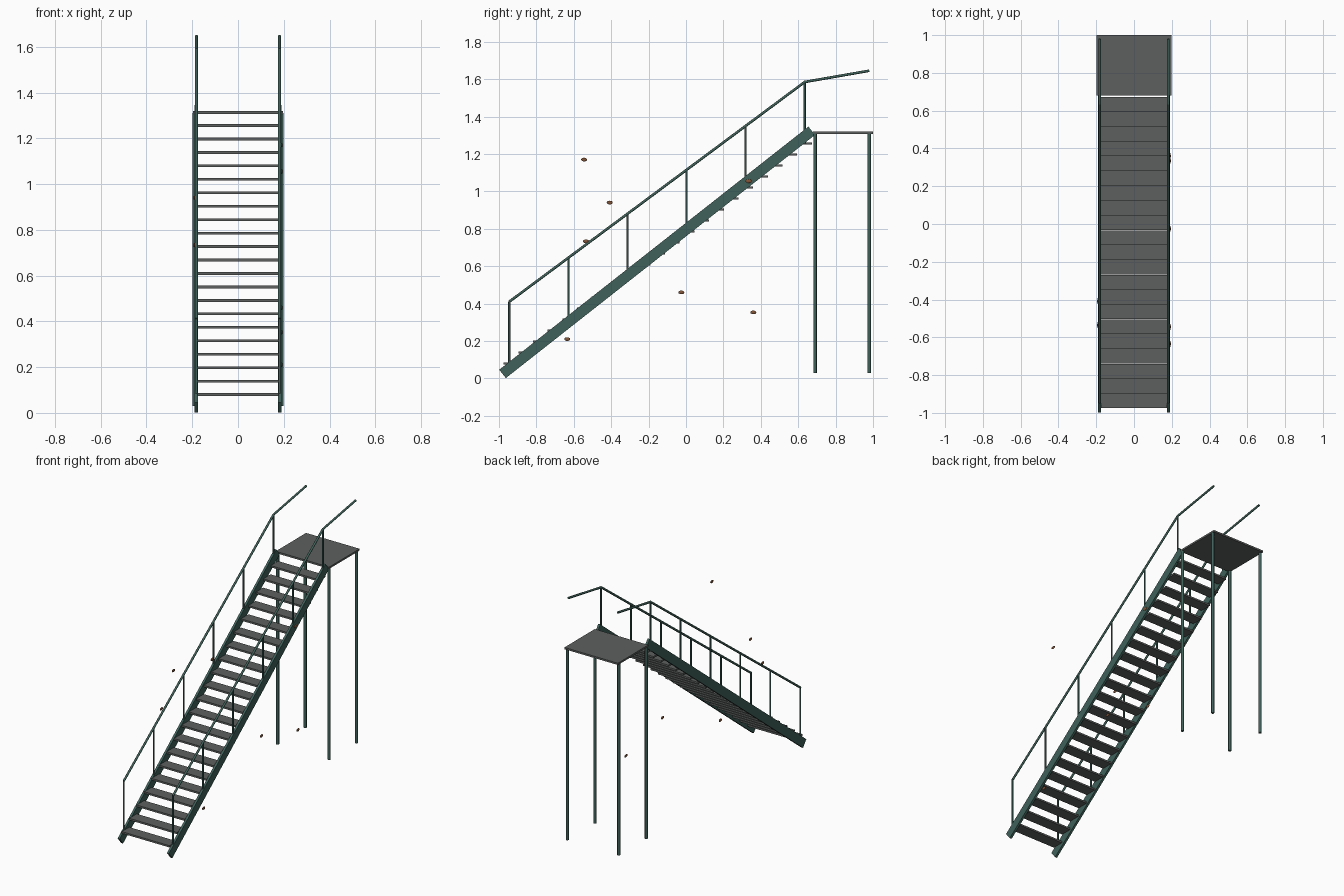
import bpy
from math import radians
from mathutils import Vector

if "Cube" in bpy.data.objects:
    bpy.data.objects.remove(bpy.data.objects["Cube"])


def material(name, rgb):
    m = bpy.data.materials.new(name)
    m.diffuse_color = (*rgb, 1)
    m.use_nodes = True
    m.node_tree.nodes["Principled BSDF"].inputs["Base Color"].default_value = m.diffuse_color
    return m


GREEN = material("green_paint", (0.05, 0.12, 0.10))
GREY = material("grey_steel", (0.11, 0.115, 0.115))
RUST = material("rust", (0.22, 0.09, 0.04))


def finish(ob, name, mat):
    ob.name = name
    ob.data.materials.append(mat)
    return ob


def box(name, center, size, mat, tilt=0.0):
    bpy.ops.mesh.primitive_cube_add(size=1, location=center)
    ob = bpy.context.object
    ob.scale = size
    ob.rotation_euler.x = tilt
    return finish(ob, name, mat)


def tube(name, a, b, radius, mat=GREEN, sides=12):
    a, b = Vector(a), Vector(b)
    d = b - a
    bpy.ops.mesh.primitive_cylinder_add(vertices=sides, radius=radius, depth=d.length,
                                        location=(a + b) / 2)
    ob = bpy.context.object
    ob.rotation_euler = d.to_track_quat('Z', 'Y').to_euler()
    bpy.ops.object.shade_smooth_by_angle(angle=radians(40))
    return finish(ob, name, mat)


# Stringers, handrails, posts and platform legs on both sides
low, high = Vector((0, -0.981, 0.024)), Vector((0, 0.672, 1.324))
run = high - low
tilt = Vector((run.y, run.z)).angle_signed(Vector((1, 0)))
rail = [(-0.945, 0.41), (0.635, 1.585), (0.98, 1.645)]
for side, s in (("left", -1), ("right", 1)):
    mid = (low + high) / 2
    box(f"{side}_stringer", (s * 0.182, mid.y, mid.z), (0.015, run.length, 0.057), GREEN, tilt)
    x = s * 0.182
    for i in range(2):
        tube(f"{side}_handrail_{i}", (x, *rail[i]), (x, *rail[i + 1]), 0.007)
    # Ball joint closing the bend of the handrail
    bpy.ops.mesh.primitive_uv_sphere_add(segments=12, ring_count=8, radius=0.007,
                                         location=(x, *rail[1]))
    bpy.ops.object.shade_smooth()
    finish(bpy.context.object, f"{side}_handrail_bend", GREEN)
    for i in range(6):
        t = i / 5
        y = rail[0][0] + t * 1.58
        top = rail[0][1] + t * 1.175
        tube(f"{side}_rail_post_{i}", (x, y, top - 0.33), (x, y, top), 0.0055)
    for where, y in (("front", 0.69), ("back", 0.98)):
        tube(f"{side}_{where}_leg", (s * 0.19, y, 0.03), (s * 0.19, y, 1.31), 0.0095)

# Open treads
for i in range(21):
    box(f"tread_{i}", (0, -0.936 + i * 0.0785, 0.08 + i * 0.0588), (0.352, 0.078, 0.012), GREY)

# Top platform
box("platform", (0, 0.84, 1.313), (0.395, 0.32, 0.012), GREY)

# Small rust flecks lying in the planes of the two sides
flecks = [(1, -0.545, 1.17), (-1, -0.408, 0.94), (-1, -0.535, 0.733), (1, 0.335, 1.055),
          (1, -0.025, 0.46), (1, 0.36, 0.353), (1, -0.635, 0.21)]
for i, (s, y, z) in enumerate(flecks):
    bpy.ops.mesh.primitive_uv_sphere_add(segments=12, ring_count=8, radius=1,
                                         location=(s * 0.191, y, z))
    ob = bpy.context.object
    ob.scale = (0.004, 0.016, 0.010)
    bpy.ops.object.shade_smooth()
    finish(ob, f"rust_fleck_{i}", RUST)
